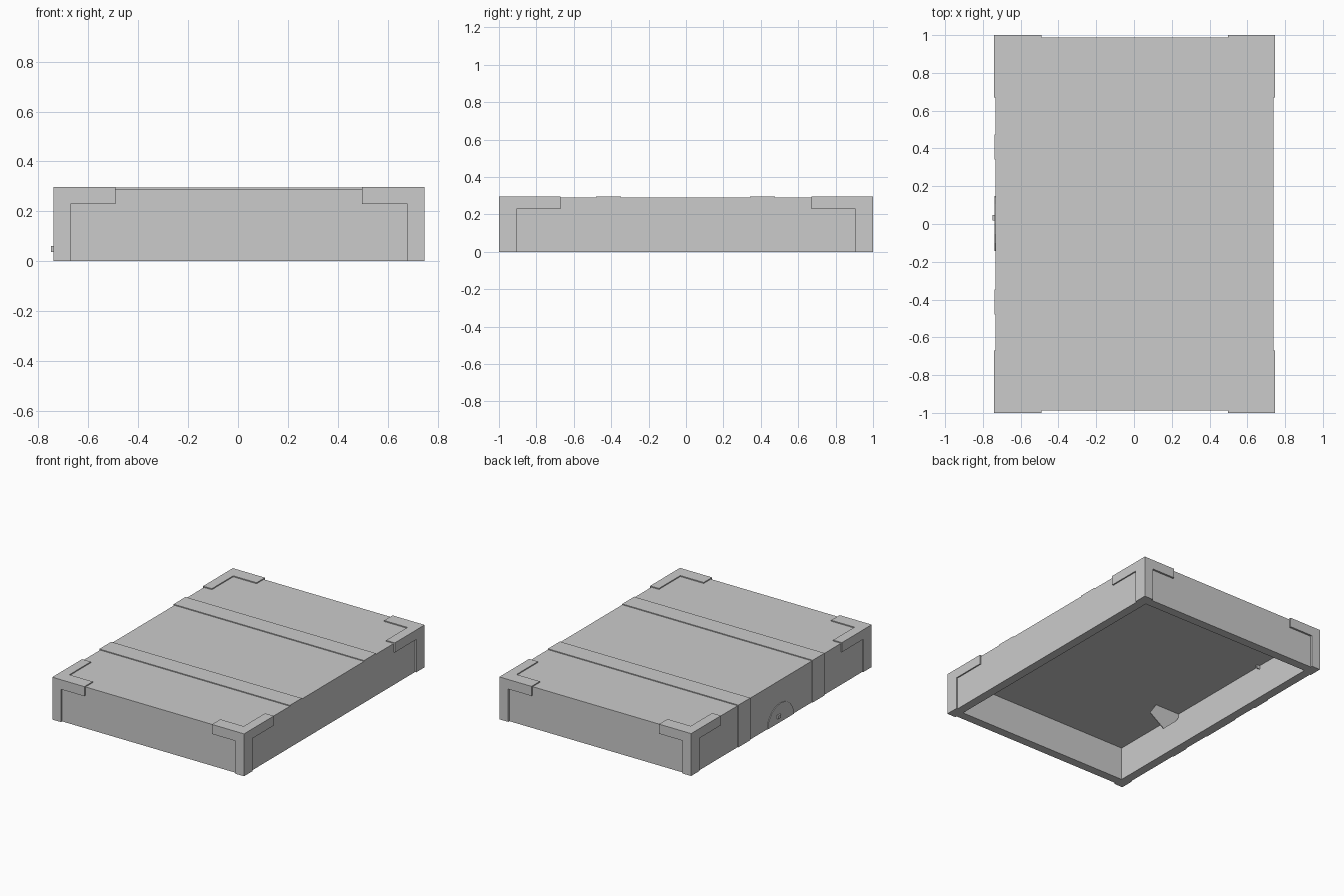
import bpy, bmesh, math

if "Cube" in bpy.data.objects:
    bpy.data.objects.remove(bpy.data.objects["Cube"])

X0, X1, Y, Z = -0.733, 0.738, 0.987, 0.29      # lid body limits
BX0, BX1, BY, BZ = -0.74, 0.747, 1.0, 0.297    # outer limits of the corner brackets


def finish(name, bm):
    bmesh.ops.recalc_face_normals(bm, faces=bm.faces)
    me = bpy.data.meshes.new(name)
    bm.to_mesh(me)
    bm.free()
    ob = bpy.data.objects.new(name, me)
    bpy.context.collection.objects.link(ob)
    return ob


def prism(name, pts, axis, a, b):
    """Extrude a 2D outline from a to b along an axis (other axes in xyz order)."""
    bm = bmesh.new()

    def place(p, d):
        c = list(p)
        c.insert(axis, d)
        return c
    face = bm.faces.new([bm.verts.new(place(p, a)) for p in pts])
    ext = bmesh.ops.extrude_face_region(bm, geom=[face])
    shift = [0, 0, 0]
    shift[axis] = b - a
    bmesh.ops.translate(bm, vec=shift,
                        verts=[v for v in ext["geom"] if isinstance(v, bmesh.types.BMVert)])
    return finish(name, bm)


def box(name, x0, x1, y0, y1, z0, z1):
    return prism(name, [(x0, y0), (x1, y0), (x1, y1), (x0, y1)], 2, z0, z1)


# Hollow lid shell, open underneath
def rect(bm, x0, x1, y, z):
    return [bm.verts.new(p) for p in ((x0, -y, z), (x1, -y, z), (x1, y, z), (x0, y, z))]


bm = bmesh.new()
t = 0.062
rings = [rect(bm, X0, X1, Y, Z), rect(bm, X0, X1, Y, 0),
         rect(bm, X0 + t, X1 - t, Y - t, 0), rect(bm, X0 + t, X1 - t, Y - t, 0.235)]
bm.faces.new(rings[0])
bm.faces.new(rings[3])
for r, s in zip(rings, rings[1:]):
    for i in range(4):
        j = (i + 1) % 4
        bm.faces.new((r[i], r[j], s[j], s[i]))
finish("lid_shell", bm)

# Corner brackets: an L plate on the top and on both sides of each corner
for sx, cx in ((-1, BX0), (1, BX1)):
    for sy in (-1, 1):
        cy = sy * BY
        tag = ("left" if sx < 0 else "right") + ("_front" if sy < 0 else "_back")
        xe, xl = cx - sx * 0.249, cx - sx * 0.068
        ye, yl = cy - sy * 0.33, cy - sy * 0.093
        prism("bracket_top_" + tag,
              [(cx, cy), (xe, cy), (xe, yl), (xl, yl), (xl, ye), (cx, ye)], 2, BZ, Z - 0.01)
        prism("bracket_end_" + tag,
              [(cx, 0), (xl, 0), (xl, 0.23), (xe, 0.23), (xe, BZ), (cx, BZ)], 1, cy, cy - sy * 0.02)
        prism("bracket_side_" + tag,
              [(cy, 0), (yl, 0), (yl, 0.23), (ye, 0.23), (ye, BZ), (cy, BZ)], 0, cx, cx - sx * 0.02)

# Straps running over the top and down the left side
d = 0.006
strap = [(X1, Z - 0.01), (X1, Z + d), (X0 - d, Z + d), (X0 - d, 0), (X0 + 0.01, 0), (X0 + 0.01, Z - 0.01)]
for name, y0, y1 in (("front", -0.48, -0.348), ("back", 0.342, 0.475)):
    prism("strap_" + name, strap, 1, y0, y1)

# Half-round lock plate with a small keyhole boss
arc = [(0.003 + 0.145 * math.cos(math.pi * i / 8), 0.132 * math.sin(math.pi * i / 8)) for i in range(9)]
prism("lock_plate", arc, 0, X0 - 0.005, X0 + 0.01)
box("keyhole_boss", -0.75, X0, 0.018, 0.048, 0.037, 0.06)

# Inner stay tab below the front strap and a small nub below the back one
prism("stay_tab", [(-0.69, 0.24), (-0.48, 0.235), (-0.43, 0.16), (-0.545, 0.08), (-0.645, 0.17)],
      1, -0.354, -0.348)
box("stay_nub", -0.68, -0.645, 0.469, 0.475, 0.21, 0.24)
